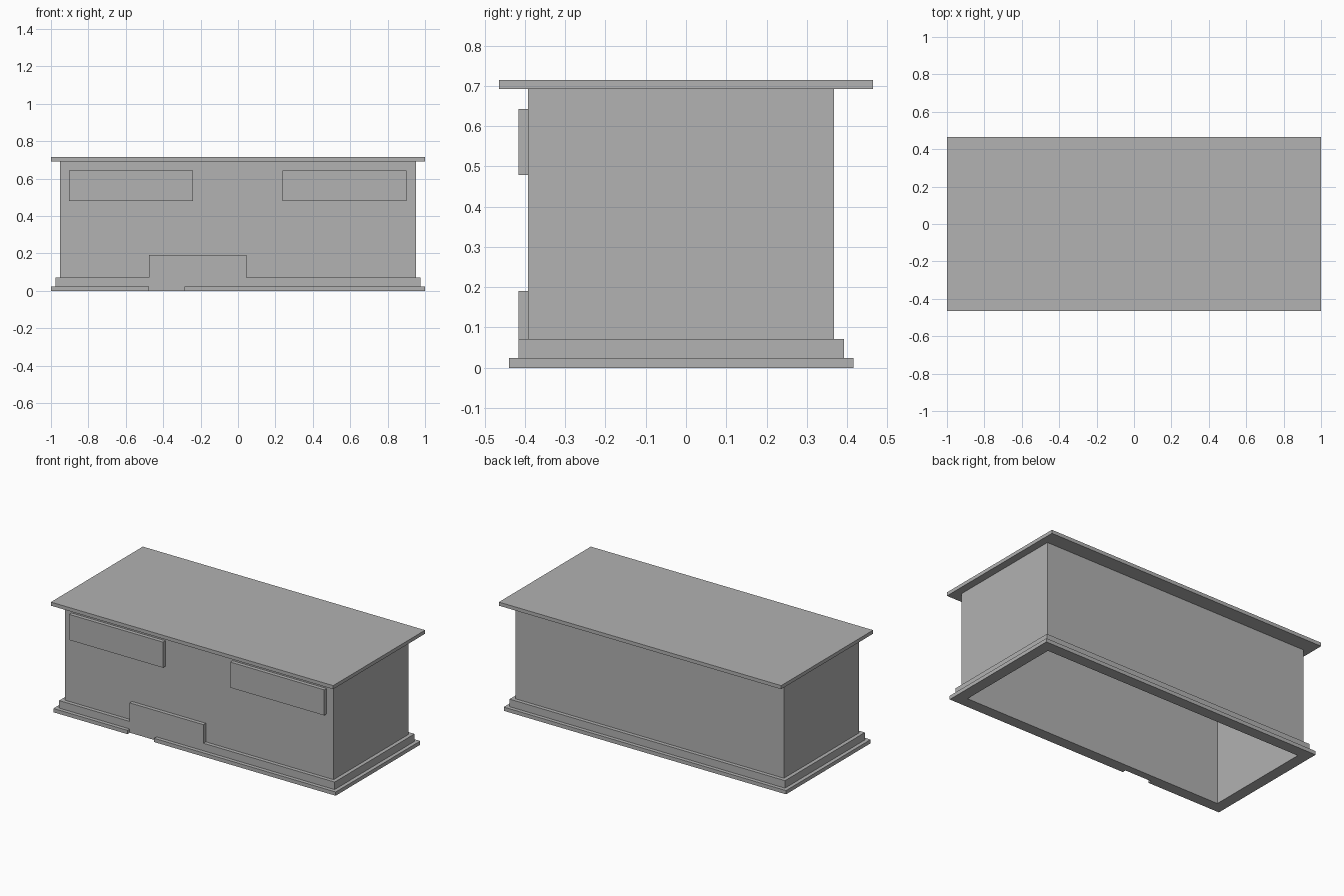
import bpy
import bmesh

cube = bpy.data.objects.get("Cube")
if cube:
    bpy.data.objects.remove(cube, do_unlink=True)

# One plain grey for everything
grey = bpy.data.materials.new("light_grey")
grey.use_nodes = True
GREY = (0.445, 0.445, 0.445, 1)
grey.diffuse_color = GREY
grey.node_tree.nodes["Principled BSDF"].inputs["Base Color"].default_value = GREY

STEP = 0.024                 # thickness of walls, steps and panels
FRONT, BACK = -0.44, 0.416   # outer edge of the bottom step
EAVES = 0.692                # top of the walls


def add_object(name, bm):
    bmesh.ops.recalc_face_normals(bm, faces=bm.faces)
    mesh = bpy.data.meshes.new(name)
    bm.to_mesh(mesh)
    bm.free()
    mesh.materials.append(grey)
    obj = bpy.data.objects.new(name, mesh)
    bpy.context.scene.collection.objects.link(obj)
    return obj


def box(name, x, y, z):
    bm = bmesh.new()
    bmesh.ops.create_cube(bm, size=1)
    for v in bm.verts:
        v.co = [r[0] if c < 0 else r[1] for c, r in zip(v.co, (x, y, z))]
    return add_object(name, bm)


def rectangular_sweep(name, profile):
    """Sweep a closed (inset in steps, height) profile round the plan."""
    bm = bmesh.new()
    loops = []
    for steps, z in profile:
        d = steps * STEP
        x, y0, y1 = 1 - d, FRONT + d, BACK - d
        loops.append([bm.verts.new(p) for p in
                      ((-x, y0, z), (x, y0, z), (x, y1, z), (-x, y1, z))])
    for i, a in enumerate(loops):
        b = loops[(i + 1) % len(loops)]
        for k in range(4):
            n = (k + 1) % 4
            bm.faces.new((a[k], a[n], b[n], b[k]))
    return add_object(name, bm)


# Hollow walls, open below, standing on a two-step plinth
walls = rectangular_sweep("walls_and_plinth", [
    (3, EAVES), (3, 0), (0, 0), (0, STEP),
    (1, STEP), (1, 3 * STEP), (2, 3 * STEP), (2, EAVES)])

# Gap in the front of the bottom step
panel_y = (FRONT + STEP, FRONT + 2 * STEP)
cutter = box("step_gap_cutter", (-0.476, -0.286), (-0.6, FRONT + STEP), (-0.1, 0.05))
cutter.hide_render = True
gap = walls.modifiers.new("step_gap", "BOOLEAN")
gap.operation = "DIFFERENCE"
gap.solver = "EXACT"
gap.object = cutter
depsgraph = bpy.context.evaluated_depsgraph_get()
cut_mesh = bpy.data.meshes.new_from_object(walls.evaluated_get(depsgraph))
walls.modifiers.clear()
walls.data = cut_mesh
bpy.data.objects.remove(cutter, do_unlink=True)

# Flat overhanging roof
box("roof", (-1, 1), (-0.465, 0.465), (EAVES, 0.715))

# Raised panels on the front wall
box("lower_front_panel", (-0.476, 0.046), panel_y, (3 * STEP, 0.191))
box("right_upper_panel", (-0.904, -0.24), panel_y, (0.479, 0.643))
box("left_upper_panel", (0.237, 0.902), panel_y, (0.479, 0.643))
